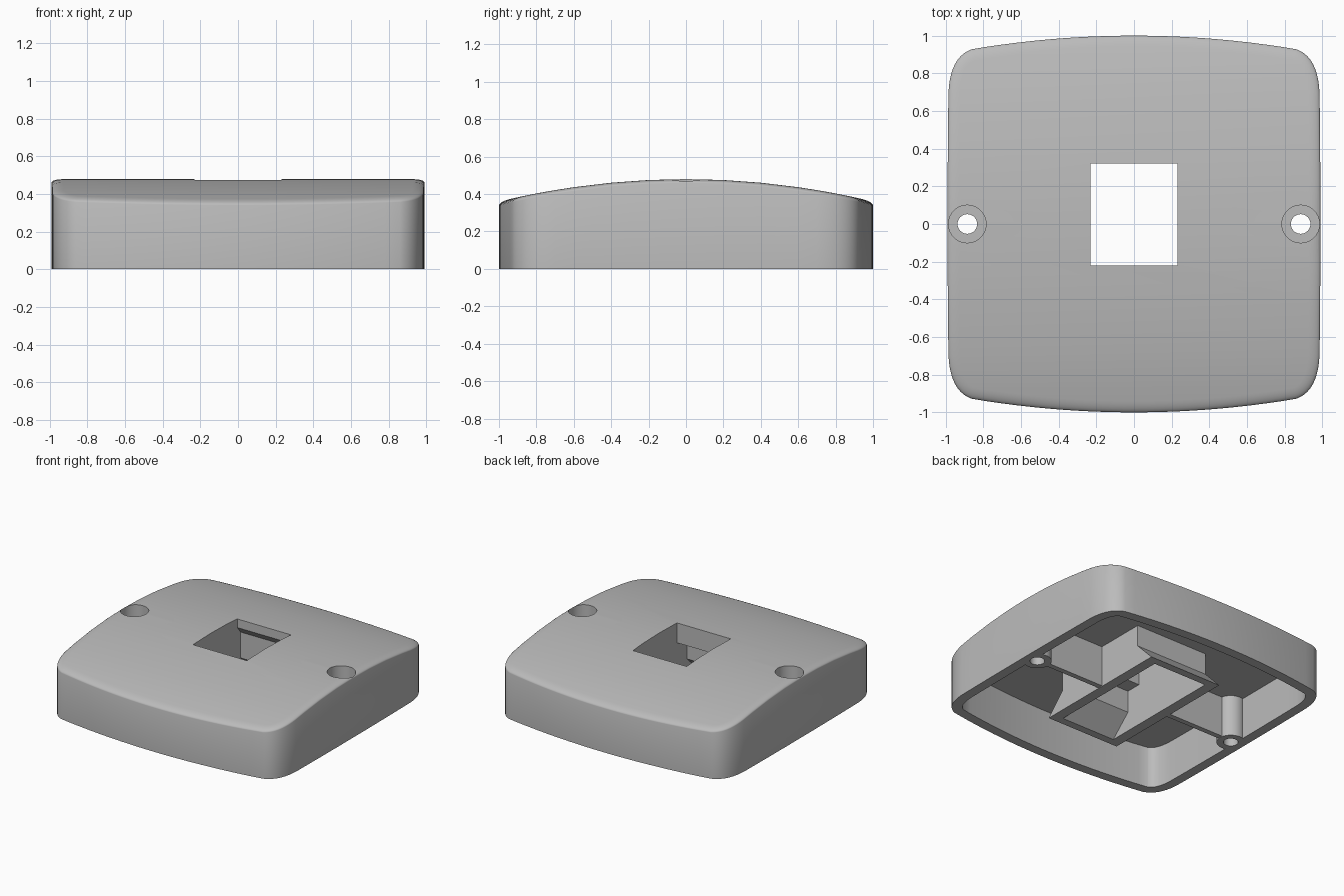
import bpy, bmesh, math
from mathutils import Vector

if "Cube" in bpy.data.objects:
    bpy.data.objects.remove(bpy.data.objects["Cube"])

gray = bpy.data.materials.new("plastic gray")
gray.use_nodes = True
gray.diffuse_color = (0.5, 0.5, 0.5, 1)
gray.node_tree.nodes["Principled BSDF"].inputs["Base Color"].default_value = (0.5, 0.5, 0.5, 1)

CEILING = 0.32
SCREW_X = 0.885


def finish(bm, name):
    bmesh.ops.recalc_face_normals(bm, faces=bm.faces)
    mesh = bpy.data.meshes.new(name)
    bm.to_mesh(mesh)
    bm.free()
    mesh.materials.append(gray)
    obj = bpy.data.objects.new(name, mesh)
    bpy.context.collection.objects.link(obj)
    return obj


def half_outline():
    """Right half of the rounded plan, from front to back."""
    quarter = [Vector((0.99 - 0.01 * y * y, y)) for y in (0, 0.2, 0.4, 0.6)]
    a, b, c = Vector((0.985, 0.7)), Vector((0.975, 0.89)), Vector((0.86, 0.928))
    for i in range(11):
        t = i / 10
        quarter.append(a * (1 - t) ** 2 + b * 2 * t * (1 - t) + c * t * t)
    for i in range(1, 11):
        x = 0.86 - 0.08 * i
        quarter.append(Vector((x, 1 - 0.097 * x * x)))
    return [Vector((p.x, -p.y)) for p in reversed(quarter[1:])] + quarter


HALF = half_outline()
OUTLINE = HALF + [Vector((-p.x, p.y)) for p in reversed(HALF)]


def inset(distance):
    ring = []
    for i, p in enumerate(OUTLINE):
        along = OUTLINE[(i + 1) % len(OUTLINE)] - OUTLINE[i - 1]
        ring.append(p + Vector((-along.y, along.x)).normalized() * distance)
    return ring


def plan_solid(name, levels):
    """Stack inset rings and close both ends with strips across x."""
    bm = bmesh.new()
    rings = [[bm.verts.new((p.x, p.y, height(p.y))) for p in inset(d)] for d, height in levels]
    n = len(OUTLINE)
    for low, high in zip(rings, rings[1:]):
        for i in range(n):
            j = (i + 1) % n
            bm.faces.new((low[i], low[j], high[j], high[i]))
    for ring in (rings[0], rings[-1]):
        for i in range(n // 2 - 1):
            bm.faces.new((ring[i], ring[i + 1], ring[n - 2 - i], ring[n - 1 - i]))
    return finish(bm, name)


def side_prism(name, profile, half_width):
    """Extrude a y-z profile along x."""
    bm = bmesh.new()
    face = bm.faces.new([bm.verts.new((-half_width, y, z)) for y, z in profile])
    made = bmesh.ops.extrude_face_region(bm, geom=[face])["geom"]
    moved = [v for v in made if isinstance(v, bmesh.types.BMVert)]
    bmesh.ops.translate(bm, verts=moved, vec=(2 * half_width, 0, 0))
    return finish(bm, name)


def cylinder(name, x, radius, z0, z1):
    bm = bmesh.new()
    bmesh.ops.create_cone(bm, cap_ends=True, segments=40, radius1=radius, radius2=radius, depth=z1 - z0)
    bmesh.ops.translate(bm, verts=bm.verts, vec=(x, 0, (z0 + z1) / 2))
    return finish(bm, name)


def box(name, low, high):
    bm = bmesh.new()
    bmesh.ops.create_cube(bm, size=1)
    for v in bm.verts:
        v.co = [high[k] if v.co[k] > 0 else low[k] for k in range(3)]
    return finish(bm, name)


def cut(obj, cutters):
    for cutter in cutters:
        mod = obj.modifiers.new("cut", "BOOLEAN")
        mod.operation = "DIFFERENCE"
        mod.solver = "EXACT"
        mod.object = cutter
    graph = bpy.context.evaluated_depsgraph_get()
    mesh = bpy.data.meshes.new_from_object(obj.evaluated_get(graph))
    obj.modifiers.clear()
    obj.data = mesh


def dome(drop):
    return lambda y: 0.48 - 0.12 * y * y - drop


# Casing with a crowned top and softened upper edge
levels = [(0, lambda y: 0)]
for i in range(7):
    t = i / 6 * math.pi / 2
    levels.append((0.06 * (1 - math.cos(t)), dome(0.02 * (1 - math.sin(t)))))
casing = plan_solid("casing", levels)

# Hollow underside and stepped jack opening
cavity = plan_solid("cavity_cutter", [(0.075, lambda y: -0.1), (0.075, lambda y: CEILING)])
opening = side_prism("opening_cutter", [
    (-0.5, -0.05), (0.5, -0.05), (0.5, 0), (0.36, 0.15), (0.36, 0.35), (0.32, 0.4),
    (0.32, 0.6), (-0.22, 0.6), (-0.22, CEILING), (-0.34, CEILING), (-0.34, 0.15), (-0.5, 0)], 0.23)

# Jack frame flaring toward the open back
frame = side_prism("jack_frame", [
    (-0.56, 0), (0.56, 0), (0.41, 0.155), (0.41, 0.33), (-0.41, 0.33), (-0.41, 0.155)], 0.31)

# Screw posts, ribs and their holes
cutters = [cavity, opening]
parts = [casing, frame]
for side, s in (("left", 1), ("right", -1)):
    post = cylinder(side + "_screw_post", s * SCREW_X, 0.1, 0, 0.33)
    hole = cylinder(side + "_hole_cutter", s * SCREW_X, 0.052, -0.1, 0.6)
    recess = cylinder(side + "_recess_cutter", s * SCREW_X, 0.1, 0.38, 0.6)
    ends = sorted((s * 0.3, s * 0.8))
    rib = box(side + "_rib", (ends[0], -0.02, 0.005), (ends[1], 0.02, 0.33))
    cut(post, [hole])
    parts += [post, rib]
    cutters += [hole, recess]

cut(casing, cutters)
cut(frame, [opening])
for cutter in cutters:
    bpy.data.objects.remove(cutter)

# Smooth curves, crisp corners
bpy.ops.object.select_all(action="DESELECT")
for obj in parts:
    obj.select_set(True)
bpy.context.view_layer.objects.active = casing
bpy.ops.object.shade_smooth_by_angle(angle=math.radians(30))
